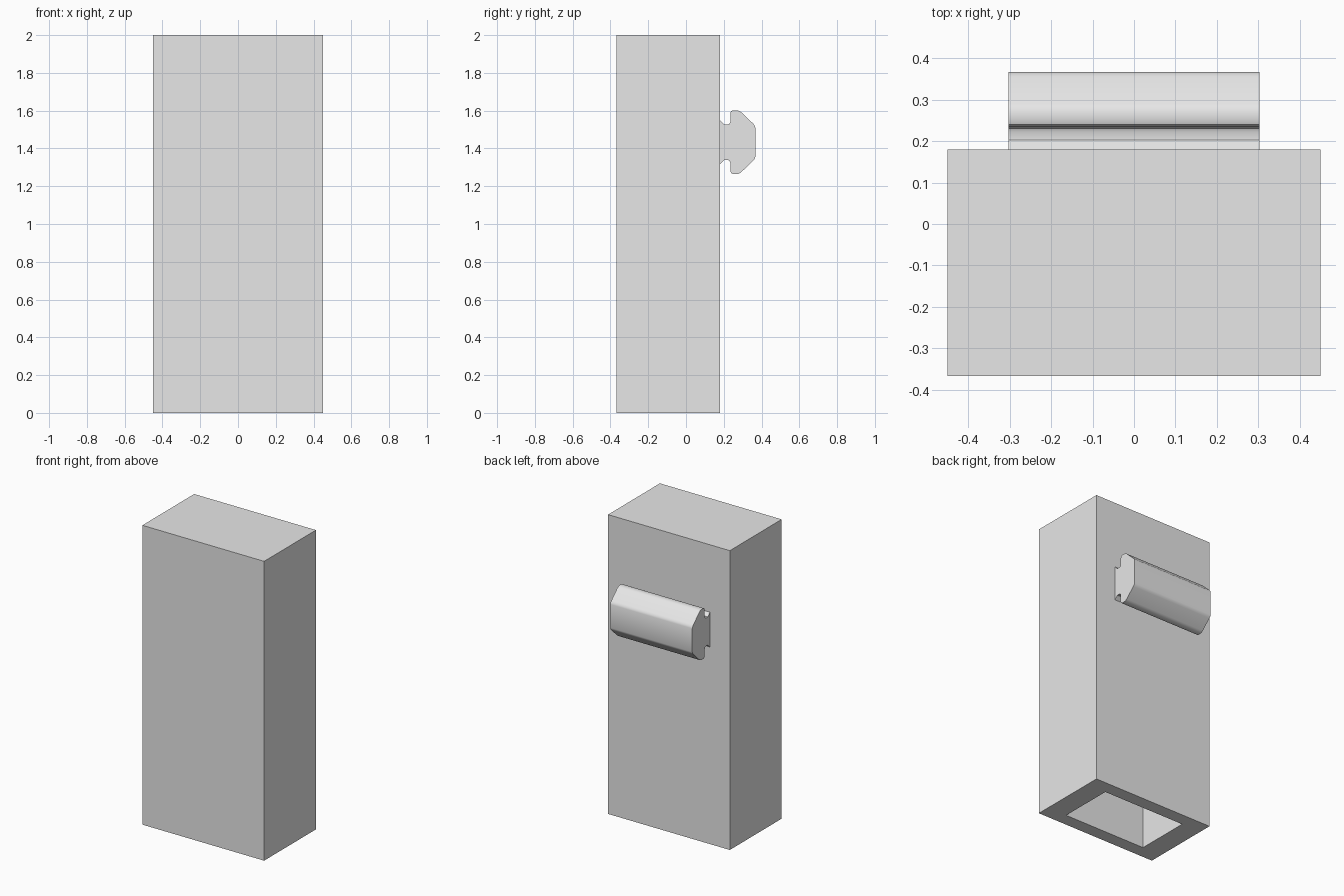
import bpy, bmesh
from mathutils import Vector

cube = bpy.data.objects.get("Cube")
if cube:
    bpy.data.objects.remove(cube, do_unlink=True)

grey = bpy.data.materials.new("plain grey")
grey.use_nodes = True
colour = (0.8, 0.8, 0.8, 1)
grey.diffuse_color = colour
grey.node_tree.nodes["Principled BSDF"].inputs["Base Color"].default_value = colour


def make_object(name, bm):
    bmesh.ops.recalc_face_normals(bm, faces=bm.faces)
    mesh = bpy.data.meshes.new(name)
    bm.to_mesh(mesh)
    bm.free()
    mesh.materials.append(grey)
    obj = bpy.data.objects.new(name, mesh)
    bpy.context.collection.objects.link(obj)
    return obj


# Hollow case: a box whose underside is inset and pushed up
WIDTH, FRONT, BACK, HEIGHT = 0.9, -0.367, 0.18, 2.0
OPENING_SCALE, CAVITY_DEPTH = 0.68, 1.7
bm = bmesh.new()
bmesh.ops.create_cube(bm, size=1)
middle = Vector((0, (FRONT + BACK) / 2, HEIGHT / 2))
bmesh.ops.scale(bm, vec=(WIDTH, BACK - FRONT, HEIGHT), verts=bm.verts)
bmesh.ops.translate(bm, vec=middle, verts=bm.verts)
bm.normal_update()
underside = min(bm.faces, key=lambda f: f.normal.z)
bmesh.ops.inset_individual(bm, faces=[underside], thickness=0.05)
for v in underside.verts:
    v.co.x = OPENING_SCALE * (WIDTH / 2 if v.co.x > 0 else -WIDTH / 2)
    half = (BACK - FRONT) / 2
    v.co.y = middle.y + OPENING_SCALE * (half if v.co.y > middle.y else -half)
ceiling = bmesh.ops.extrude_discrete_faces(bm, faces=[underside])["faces"][0]
bmesh.ops.translate(bm, vec=(0, 0, CAVITY_DEPTH), verts=ceiling.verts)
make_object("case", bm)

# Clip rail on the back: a mirrored half profile (y, height off centre) swept along x
CLIP_Z, CLIP_HALF_WIDTH = 1.433, 0.303
half_profile = [
    (0.178, 0.118), (0.203, 0.094), (0.222, 0.094), (0.230, 0.098),
    (0.235, 0.108), (0.235, 0.155), (0.240, 0.165), (0.250, 0.169),
    (0.270, 0.169), (0.281, 0.166), (0.292, 0.159), (0.355, 0.099),
    (0.363, 0.090), (0.367, 0.078),
]
outline = half_profile + [(y, -z) for y, z in reversed(half_profile)]
bm = bmesh.new()
end = bm.faces.new([bm.verts.new((-CLIP_HALF_WIDTH, y, CLIP_Z + z)) for y, z in outline])
swept = bmesh.ops.extrude_face_region(bm, geom=[end])["geom"]
bmesh.ops.translate(bm, vec=(2 * CLIP_HALF_WIDTH, 0, 0),
                    verts=[g for g in swept if isinstance(g, bmesh.types.BMVert)])
clip = make_object("belt_clip_rail", bm)

# Smooth the rounded lips while keeping true corners sharp
bpy.ops.object.select_all(action="DESELECT")
clip.select_set(True)
bpy.context.view_layer.objects.active = clip
bpy.ops.object.shade_smooth_by_angle(angle=0.6)
